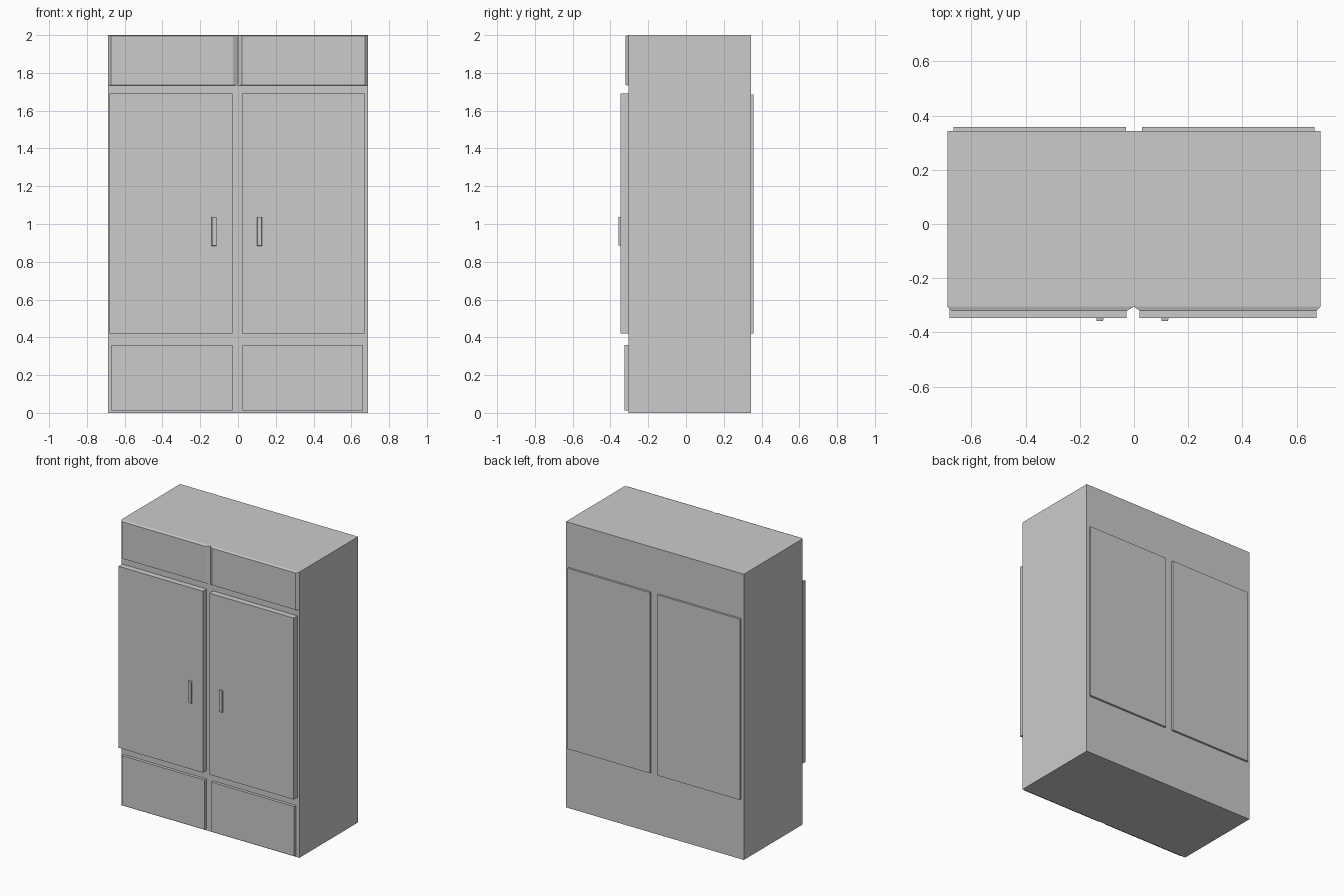
import bpy
import bmesh

if "Cube" in bpy.data.objects:
    bpy.data.objects.remove(bpy.data.objects["Cube"])

FRONT, BACK = -0.305, 0.344


def block(name, x, y, z, inset=None):
    """Box spanning the (min, max) ranges; inset shrinks its front (-y) face per edge."""
    bm = bmesh.new()
    bmesh.ops.create_cube(bm, size=1)
    for v in bm.verts:
        right, rear, top = v.co.x > 0, v.co.y > 0, v.co.z > 0
        v.co = (x[right], y[rear], z[top])
        if inset and not rear:
            left_in, right_in, z_in = inset
            v.co.x += -right_in if right else left_in
            v.co.z += -z_in if top else z_in
    mesh = bpy.data.meshes.new(name)
    bm.to_mesh(mesh)
    bm.free()
    obj = bpy.data.objects.new(name, mesh)
    bpy.context.collection.objects.link(obj)
    return obj


def span(centre, width):
    return (centre - width / 2, centre + width / 2)


# Main carcass
block("cabinet_body", (-0.689, 0.689), (FRONT, BACK), (0, 2))

for side, s in (("left", -1), ("right", 1)):
    # Tall front doors, sitting slightly left of the centre line
    block(f"{side}_door", span(s * 0.351 - 0.004, 0.653), (-0.347, FRONT), (0.42, 1.69))

    # Door handles
    block(f"{side}_handle", span(s * 0.12 - 0.006, 0.027), (-0.358, -0.347),
          (0.884, 1.038), (0.002, 0.002, 0.002))

    # Bottom drawers
    block(f"{side}_drawer", span(s * 0.346 - 0.003, 0.639), (-0.326, FRONT), (0.013, 0.36))

    # Upper panels with sloped edges, meeting in a central V groove
    edges = (0.017, 0.027, 0.005) if s < 0 else (0.022, 0.017, 0.005)
    block(f"{side}_upper_panel", span(s * 0.3445, 0.689), (-0.321, FRONT), (1.732, 2.0), edges)

    # Raised back panels
    block(f"{side}_back_panel", span(s * 0.348, 0.638), (BACK, 0.358), (0.42, 1.685))
